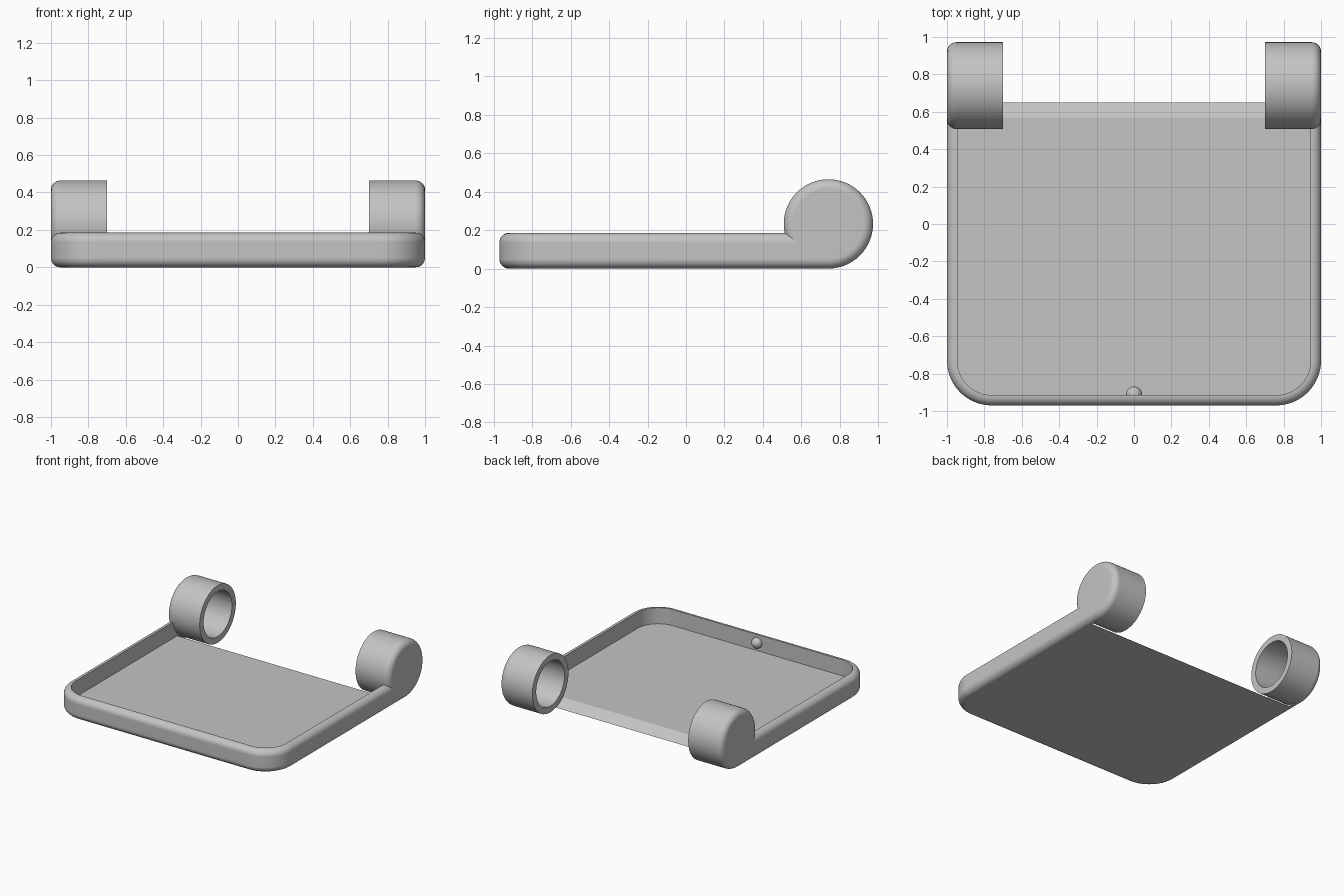
import bpy
import bmesh
from math import sin, cos, pi, radians

if "Cube" in bpy.data.objects:
    bpy.data.objects.remove(bpy.data.objects["Cube"], do_unlink=True)

WALL, BEVEL, HEIGHT = 0.055, 0.05, 0.185
FRONT, CORNER = -0.97, 0.24
HINGE_Y, HINGE_R = 0.74, 0.232

grey = bpy.data.materials.new("plain_grey")
grey.use_nodes = True
grey.diffuse_color = (0.55, 0.55, 0.55, 1)
grey.node_tree.nodes["Principled BSDF"].inputs["Base Color"].default_value = grey.diffuse_color


def finish(name, bm):
    """Turn a bmesh into a smooth-shaded grey object."""
    bmesh.ops.recalc_face_normals(bm, faces=bm.faces)
    mesh = bpy.data.meshes.new(name)
    bm.to_mesh(mesh)
    bm.free()
    mesh.materials.append(grey)
    ob = bpy.data.objects.new(name, mesh)
    bpy.context.collection.objects.link(ob)
    bpy.ops.object.select_all(action="DESELECT")
    ob.select_set(True)
    bpy.context.view_layer.objects.active = ob
    bpy.ops.object.shade_smooth_by_angle(angle=radians(30))
    mod = ob.modifiers.new("even_shading", "WEIGHTED_NORMAL")
    mod.keep_sharp = True
    return ob


def arc(cx, cy, r, start, end, n):
    """Points on a circular arc, angles in degrees."""
    steps = [radians(start + (end - start) * i / n) for i in range(n + 1)]
    return [(cx + r * cos(a), cy + r * sin(a)) for a in steps]


def tray_path(inset, floor_end):
    """U-shaped outline, open at the back, with rounded front corners."""
    side = 1 - inset
    cx, cy = 1 - CORNER, FRONT + CORNER
    return ([(-side, HINGE_Y), (-side, floor_end)]
            + arc(-cx, cy, CORNER - inset, 180, 270, 16)
            + arc(cx, cy, CORNER - inset, 270, 360, 16)
            + [(side, floor_end), (side, HINGE_Y)])


# Tray: rim section (inset, height) swept along the outline, then the floor
section = ([(WALL, WALL), (WALL, HEIGHT)]
           + arc(BEVEL, HEIGHT - BEVEL, BEVEL, 90, 180, 8)
           + arc(BEVEL, BEVEL, BEVEL, 180, 270, 8)
           + [(WALL, 0)])
bm = bmesh.new()
rings = []
for inset, z in section:
    floor_end = 0.57 if z > 0.03 else 0.65
    rings.append([bm.verts.new((x, y, z)) for x, y in tray_path(inset, floor_end)])
for a, b in zip(rings, rings[1:]):
    for i in range(len(a) - 1):
        bm.faces.new((a[i], a[i + 1], b[i + 1], b[i]))
top, under = rings[0], rings[-1]
bm.faces.new(top[1:-1])
bm.faces.new(under[1:-1])
bm.faces.new((top[1], top[-2], under[-2], under[1]))      # sloped back edge
for end, inner in ((0, 1), (-1, -2)):
    bm.faces.new([ring[end] for ring in rings])
    bm.faces.new((top[end], top[inner], under[inner], under[end]))
finish("tray", bm)

# Hinge barrels: lathed cups, open toward the middle
cup = ([(1, 0)]
       + [(x, r) for x, r in arc(1 - BEVEL, HINGE_R - BEVEL, BEVEL, 0, 90, 8)]
       + [(0.7, HINGE_R), (0.7, 0.182), (1 - WALL, 0.182), (1 - WALL, 0)])
for name, side in (("left_hinge", 1), ("right_hinge", -1)):
    bm = bmesh.new()
    verts = [bm.verts.new((side * x, HINGE_Y, HINGE_R + r)) for x, r in cup]
    edges = [bm.edges.new(pair) for pair in zip(verts, verts[1:])]
    bmesh.ops.spin(bm, geom=verts + edges, cent=(0, HINGE_Y, HINGE_R),
                   axis=(1, 0, 0), angle=2 * pi, steps=64)
    bmesh.ops.remove_doubles(bm, verts=bm.verts, dist=0.0001)
    finish(name, bm)

# Small round catch on the inside of the front rim
bm = bmesh.new()
bmesh.ops.create_uvsphere(bm, u_segments=32, v_segments=16, radius=0.043)
bmesh.ops.translate(bm, verts=bm.verts, vec=(0, FRONT + WALL + 0.003, 0.12))
finish("catch_bump", bm)
